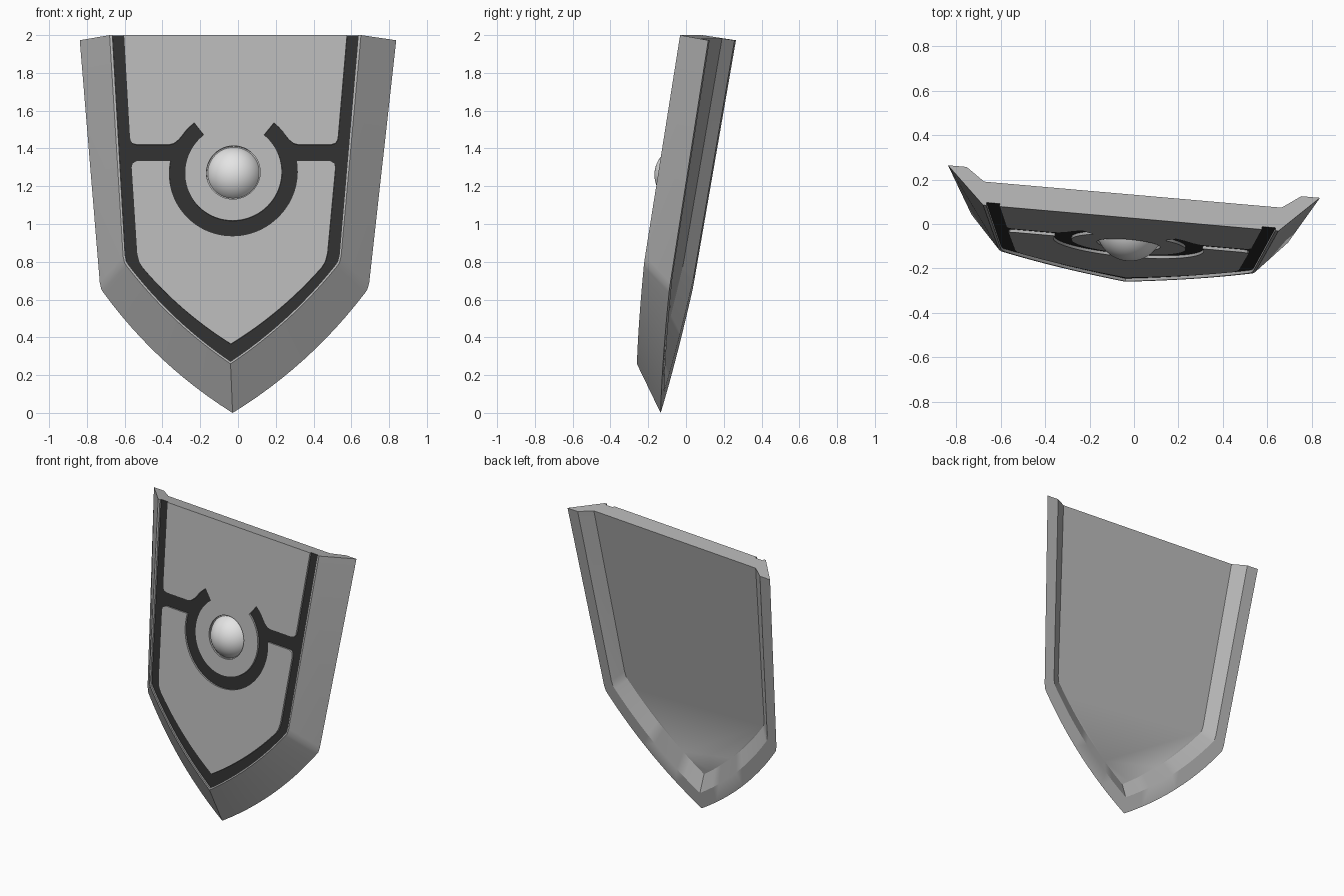
import bpy, bmesh, math
from mathutils import Matrix, Vector

if "Cube" in bpy.data.objects:
    bpy.data.objects.remove(bpy.data.objects["Cube"], do_unlink=True)

# Local frame: x across, y depth (back is +), z up, origin at top centre of the front face
POSE = (Matrix.Translation((-0.0144, 0.027, 2.0))
        @ Matrix.Rotation(math.radians(-5), 4, 'Z')
        @ Matrix.Rotation(math.radians(-9.4), 4, 'X'))
STAND = Matrix.Rotation(math.radians(90), 4, 'X')   # flat drawing -> upright
GROOVE = 0.013
BOSS_Z = -0.737


def material(name, value):
    m = bpy.data.materials.new(name)
    m.use_nodes = True
    col = (value, value, value, 1)
    m.diffuse_color = col
    m.node_tree.nodes["Principled BSDF"].inputs["Base Color"].default_value = col
    return m


steel = material("steel grey", 0.45)
black = material("inlay black", 0.028)
silver = material("pale silver", 0.78)


def bowed(a, b, sag, n=12):
    """Shallow outward arc from a to b."""
    a, b = Vector(a), Vector(b)
    d = (b - a).normalized()
    out = Vector((-d.y, d.x))
    if out.x < 0:
        out = -out
    return [tuple(a.lerp(b, i / n) + out * 4 * sag * (i / n) * (1 - i / n))
            for i in range(n + 1)]


def ring_arc(r, start, end, n=28):
    """Arc about the boss, angles in degrees clockwise from up."""
    angles = [math.radians(start + (end - start) * i / n) for i in range(n + 1)]
    return [(r * math.sin(t), BOSS_Z + r * math.cos(t)) for t in angles]


def mirrored(half):
    """Right half ending on the centre line -> full path."""
    return half + [(-x, z) for x, z in reversed(half[:-1])]


def outline(top, knee, tip, sag, top_z=0.0):
    """Open shield outline with a softened knee."""
    kx, kz = knee
    r = 0.03
    slope = (top - kx) / -kz
    half = [(top, top_z), (kx + slope * r, kz + r), (kx - 0.006, kz - 0.006)]
    half += bowed((kx - 0.6 * r, kz - 0.8 * r), (0, tip), sag)
    return mirrored(half)


def make_object(name, bm, mats):
    me = bpy.data.meshes.new(name)
    bm.to_mesh(me)
    bm.free()
    for m in mats:
        me.materials.append(m)
    ob = bpy.data.objects.new(name, me)
    bpy.context.collection.objects.link(ob)
    return ob


def smooth(ob, angle):
    bpy.ops.object.select_all(action='DESELECT')
    ob.select_set(True)
    bpy.context.view_layer.objects.active = ob
    bpy.ops.object.shade_smooth_by_angle(angle=math.radians(angle))


# Shield body: front face, outer rim, rim lip, sunken back plate
sections = [
    (0.000, outline(0.668, (0.577, -1.216), -1.764, 0.030)),
    (0.167, outline(0.841, (0.713, -1.331), -2.000, 0.045)),
    (0.167, outline(0.757, (0.645, -1.274), -1.885, 0.038)),
    (0.107, outline(0.672, (0.577, -1.216), -1.775, 0.030)),
]
bm = bmesh.new()
rows = [[bm.verts.new((x, y, z)) for x, z in path] for y, path in sections]
for a, b in zip(rows, rows[1:]):
    for i in range(len(a) - 1):
        bm.faces.new((a[i], a[i + 1], b[i + 1], b[i]))
bm.faces.new(rows[0])
bm.faces.new(rows[-1])
bm.faces.new([r[0] for r in rows] + [r[-1] for r in reversed(rows)])
bmesh.ops.recalc_face_normals(bm, faces=bm.faces[:])
body = make_object("shield_body", bm, [steel, black])

# Groove drawing: border band, side bars and open ring
OPEN = 38.5
upper = [(0.597, 0.05), (0.555, -0.54), (0.552, -0.562), (0.541, -0.58), (0.515, -0.588),
         (0.345, -0.588), (0.318, -0.581), (0.292, -0.56), (0.268, -0.53)]
upper += ring_arc(0.34, 50, OPEN, 4) + ring_arc(0.258, OPEN, 180)
border = outline(0.657, (0.567, -1.21), -1.751, 0.030, 0.05)
groove = border + list(reversed(mirrored(upper)))

# Lower field left standing inside the groove
field = [(0, -1.657)] + bowed((0.478, -1.245), (0, -1.657), 0.024)[-2::-1]
field += [(0.496, -1.215), (0.507, -1.17), (0.543, -0.71), (0.538, -0.687), (0.515, -0.674)]
field += ring_arc(0.34, 79.3, 180)
field = field[::-1]
island = field + [(-x, z) for x, z in reversed(field[1:-1])]
socket = ring_arc(0.143, 0, 360, 48)[:-1]

cu = bpy.data.curves.new("groove_drawing", 'CURVE')
cu.dimensions, cu.fill_mode, cu.extrude = '2D', 'BOTH', GROOVE
for path in (groove, island, socket):
    sp = cu.splines.new('POLY')
    sp.points.add(len(path) - 1)
    for p, (x, z) in zip(sp.points, path):
        p.co = (x, z, 0, 1)
    sp.use_cyclic_u = True
drawing = bpy.data.objects.new("groove_drawing", cu)
bpy.context.collection.objects.link(drawing)
bpy.context.view_layer.update()
flat = bpy.data.meshes.new_from_object(
    drawing.evaluated_get(bpy.context.evaluated_depsgraph_get()))
bm = bmesh.new()
bm.from_mesh(flat)
bpy.data.objects.remove(drawing, do_unlink=True)
bmesh.ops.remove_doubles(bm, verts=bm.verts[:], dist=0.0002)
bm.transform(STAND)
bmesh.ops.recalc_face_normals(bm, faces=bm.faces[:])

# Groove floors are black; walls and the boss socket stay steel
for f in bm.faces:
    c = f.calc_center_median()
    near_boss = math.hypot(c.x, c.z - BOSS_Z) < 0.15
    f.material_index = int(abs(f.normal.y) > 0.9 and not near_boss)
cutter = make_object("groove_cutter", bm, [steel, black])
cutter.hide_render = True

mod = body.modifiers.new("grooves", 'BOOLEAN')
mod.operation, mod.solver, mod.object = 'DIFFERENCE', 'EXACT', cutter
bpy.context.view_layer.objects.active = body
bpy.ops.object.modifier_apply(modifier=mod.name)
bpy.data.objects.remove(cutter, do_unlink=True)
body.data.transform(POSE)
smooth(body, 33)

# Domed centre boss
bm = bmesh.new()
radius, cut = 0.152, 0.066
bmesh.ops.create_uvsphere(bm, u_segments=48, v_segments=40, radius=radius)
bmesh.ops.bisect_plane(bm, geom=bm.verts[:] + bm.edges[:] + bm.faces[:],
                       plane_co=(0, 0, cut), plane_no=(0, 0, 1), clear_inner=True)
bm.transform(POSE @ Matrix.Translation((0, GROOVE, BOSS_Z)) @ STAND
             @ Matrix.Translation((0, 0, -cut)))
smooth(make_object("centre_boss", bm, [silver]), 40)
